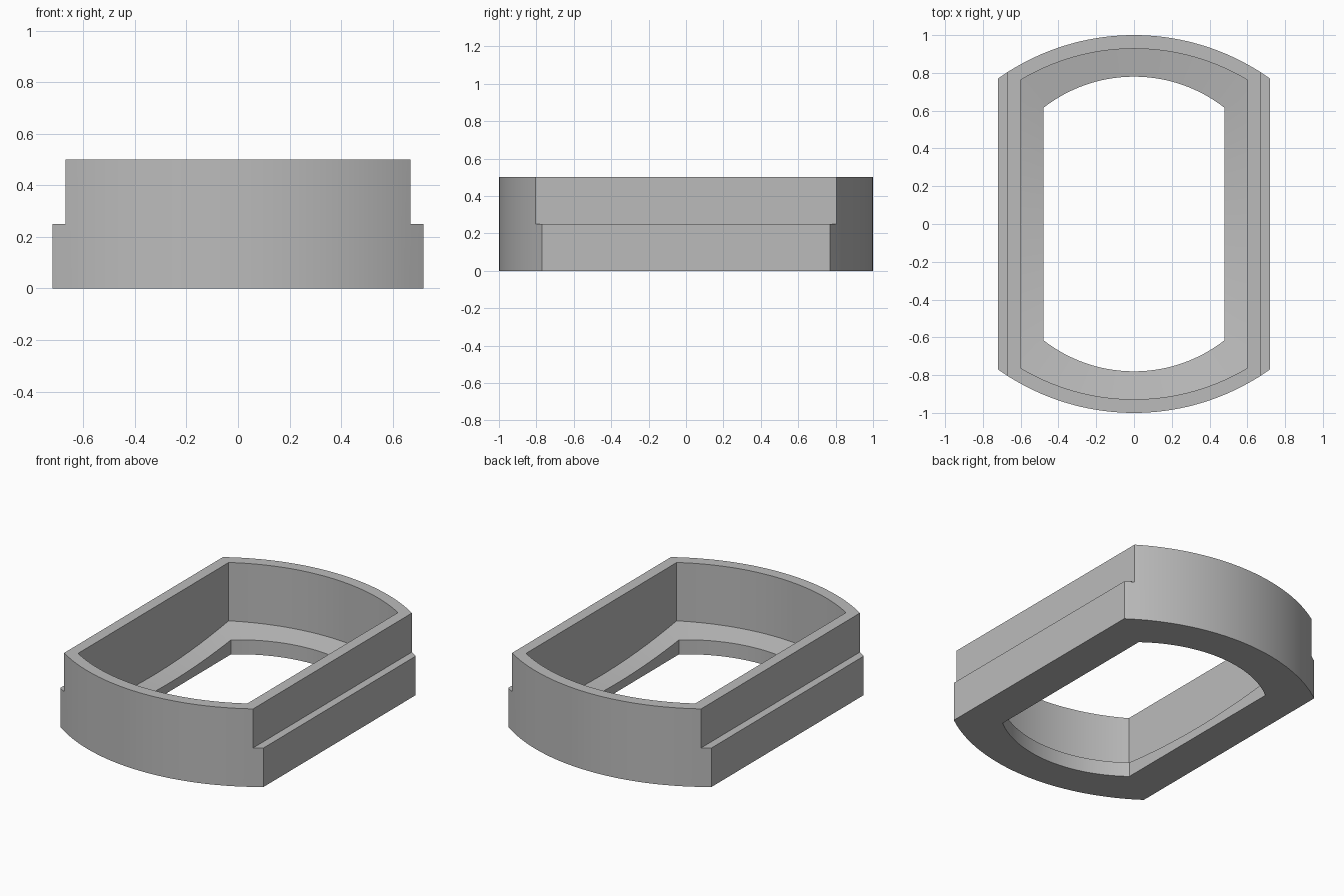
import bpy
import bmesh
import math

cube = bpy.data.objects.get("Cube")
if cube:
    bpy.data.objects.remove(cube, do_unlink=True)

ARC_STEPS, SIDE_STEPS = 32, 16


def dish(x, y):
    """Height of the shallow bowl-shaped floor."""
    return 0.032 + 0.1 * (x * x + y * y)


def outline(half_width, inner_width, radius, centre, height):
    """Closed loop: two straight sides joined by a bowed front and back."""
    def bow(x):
        return math.sqrt(radius * radius - x * x) - centre

    xs = [inner_width * (1 - 2 * i / ARC_STEPS) for i in range(ARC_STEPS + 1)]
    xs = [half_width] + xs + [-half_width]
    end = bow(half_width)
    half = [(x, bow(x)) for x in xs]
    half += [(-half_width, end * (1 - 2 * i / SIDE_STEPS)) for i in range(1, SIDE_STEPS)]
    loop = half + [(-x, -y) for x, y in half]
    return [(x, y, height(x, y) if callable(height) else height) for x, y in loop]


# Cross-section of the frame, walked from the base up, over the rim and down inside
OUTER = (0.65, 1.242, 0.242)
CAVITY = (0.6, 0.58, 1.17, 0.242)
OPENING = (0.48, 0.46, 0.78, 0.0)
loops = [
    outline(0.72, *OUTER, 0.0),
    outline(0.72, *OUTER, 0.25),
    outline(0.67, *OUTER, 0.25),
    outline(0.67, *OUTER, 0.5),
    outline(*CAVITY, 0.5),
    outline(*CAVITY, dish),
    outline(*OPENING, dish),
    outline(*OPENING, 0.0),
]

bm = bmesh.new()
rings = [[bm.verts.new(p) for p in loop] for loop in loops]
for k, ring in enumerate(rings):
    following = rings[(k + 1) % len(rings)]
    for i in range(len(ring)):
        j = (i + 1) % len(ring)
        bm.faces.new((ring[i], ring[j], following[j], following[i]))
bmesh.ops.remove_doubles(bm, verts=bm.verts, dist=0.0001)
bmesh.ops.dissolve_degenerate(bm, edges=bm.edges, dist=0.0001)
bmesh.ops.recalc_face_normals(bm, faces=bm.faces)

mesh = bpy.data.meshes.new("bezel_frame")
bm.to_mesh(mesh)
bm.free()
frame = bpy.data.objects.new("bezel_frame", mesh)
bpy.context.collection.objects.link(frame)

# Plain grey finish
grey = bpy.data.materials.new("plain_grey")
grey.use_nodes = True
colour = (0.5, 0.5, 0.5, 1.0)
grey.diffuse_color = colour
grey.node_tree.nodes["Principled BSDF"].inputs["Base Color"].default_value = colour
mesh.materials.append(grey)

bpy.ops.object.select_all(action="DESELECT")
frame.select_set(True)
bpy.context.view_layer.objects.active = frame
bpy.ops.object.shade_smooth_by_angle(angle=math.radians(30))
